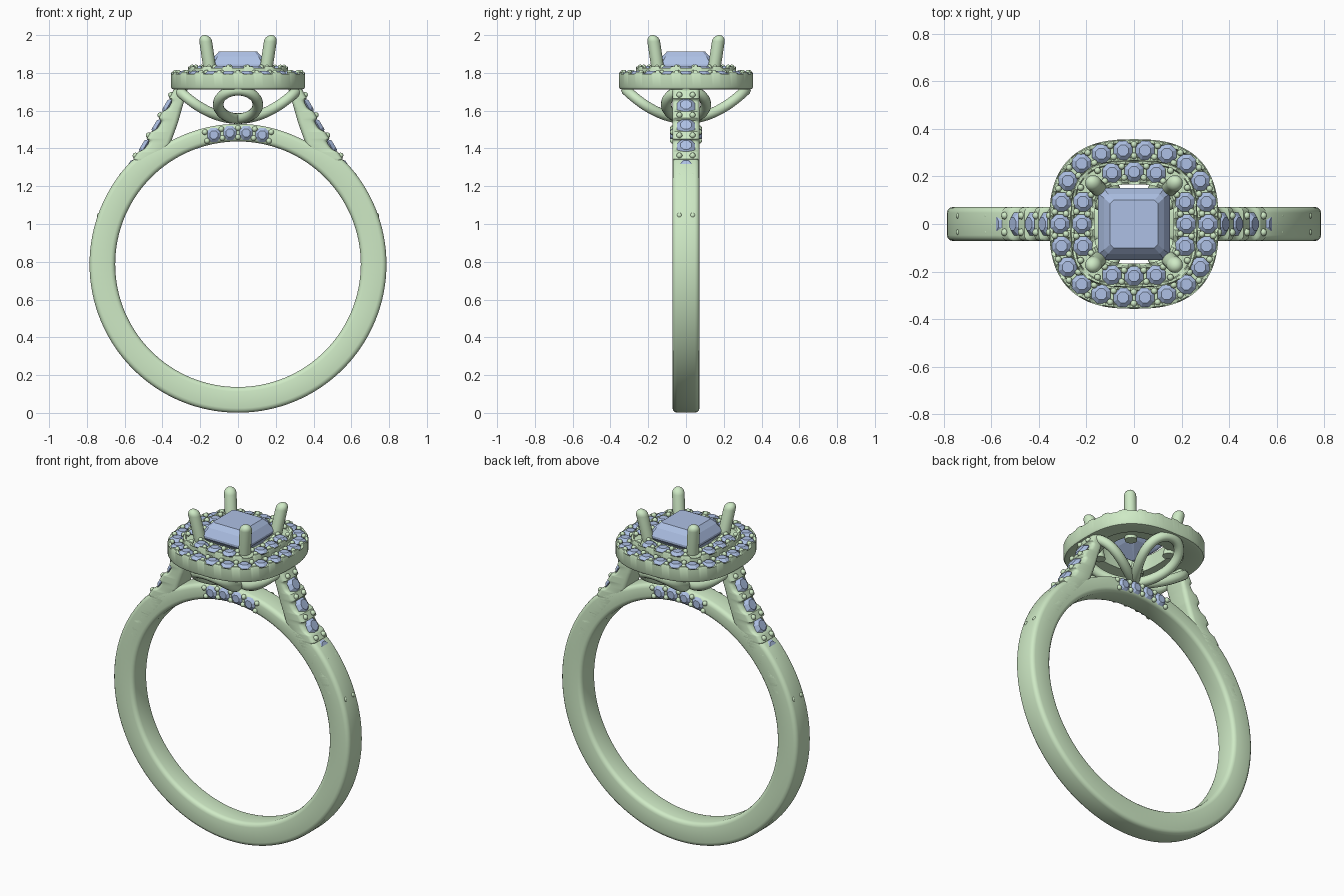
import bpy, bmesh
from math import sin, cos, pi, radians, hypot
from mathutils import Vector, Matrix

if "Cube" in bpy.data.objects:
    bpy.data.objects.remove(bpy.data.objects["Cube"])


def material(name, rgb):
    m = bpy.data.materials.new(name)
    m.diffuse_color = (*rgb, 1)
    m.use_nodes = True
    m.node_tree.nodes["Principled BSDF"].inputs["Base Color"].default_value = m.diffuse_color
    return m


METAL = material("metal", (0.62, 0.82, 0.56))
STONE = material("stone", (0.42, 0.53, 0.78))


def smooth(ob, angle=35):
    bpy.ops.object.select_all(action='DESELECT')
    ob.select_set(True)
    bpy.context.view_layer.objects.active = ob
    bpy.ops.object.shade_smooth_by_angle(angle=radians(angle))


def finish(name, bm, mat, angle=35):
    bmesh.ops.recalc_face_normals(bm, faces=bm.faces)
    me = bpy.data.meshes.new(name)
    bm.to_mesh(me)
    bm.free()
    me.materials.append(mat)
    ob = bpy.data.objects.new(name, me)
    bpy.context.collection.objects.link(ob)
    if angle:
        smooth(ob, angle)
    return ob


def loft(bm, rings, closed):
    """Skin a list of equal-sized point rings."""
    vs = [[bm.verts.new(p) for p in r] for r in rings]
    n = len(vs[0])
    for i in range(len(vs) if closed else len(vs) - 1):
        a, b = vs[i], vs[(i + 1) % len(vs)]
        for j in range(n):
            k = (j + 1) % n
            bm.faces.new((a[j], a[k], b[k], b[j]))
    if not closed:
        bm.faces.new(vs[0])
        bm.faces.new(vs[-1])


def section(inner, outer, half=0.071):
    """Rounded rectangle across the band between two xz points."""
    i, o = Vector((inner[0], 0, inner[1])), Vector((outer[0], 0, outer[1]))
    d = (o - i).length
    u = (o - i) / d
    c = min(0.024, d * 0.3)
    pts = []
    for q, (cu, cy) in enumerate(((d - c, half - c), (c, half - c), (c, c - half), (d - c, c - half))):
        for s in range(4):
            a = (q + s / 3) * pi / 2
            pts.append(i + u * (cu + c * cos(a)) + Vector((0, cy + c * sin(a), 0)))
    return pts


def brilliant(bm, pos, normal, r):
    """Small eight-sided cut stone."""
    m = Matrix.Translation(pos) @ Vector(normal).to_track_quat('Z', 'Y').to_matrix().to_4x4()
    rings = [[m @ Vector((k * r * cos(a), k * r * sin(a), z * r))
              for a in [pi / 8 + j * pi / 4 for j in range(8)]]
             for k, z in ((0.58, 0.36), (1, 0), (0.05, -0.75))]
    loft(bm, rings, False)


def bead(bm, pos, r=0.014):
    bmesh.ops.create_icosphere(bm, subdivisions=2, radius=r, matrix=Matrix.Translation(pos))


def tube(name, pts, r, cyclic):
    cu = bpy.data.curves.new(name, 'CURVE')
    cu.dimensions = '3D'
    cu.bevel_depth, cu.bevel_resolution, cu.use_fill_caps = r, 4, True
    sp = cu.splines.new('POLY')
    sp.points.add(len(pts) - 1)
    for p, q in zip(sp.points, pts):
        p.co = (*q, 1)
    sp.use_cyclic_u = cyclic
    ob = bpy.data.objects.new(name, cu)
    bpy.context.collection.objects.link(ob)
    cu.materials.append(METAL)
    bpy.ops.object.select_all(action='DESELECT')
    ob.select_set(True)
    bpy.context.view_layer.objects.active = ob
    bpy.ops.object.convert(target='MESH')
    smooth(bpy.context.view_layer.objects.active, 50)


stones, beads = bmesh.new(), bmesh.new()
CZ = 0.787

# Band: full circle, thinner at the top where it forms the bridge
bm = bmesh.new()
rings = []
for i in range(128):
    a = 2 * pi * i / 128
    off = abs((a + pi) % (2 * pi) - pi)
    f = min(1, max(0, (off - 0.45) / 0.4))
    ro = 0.743 + 0.043 * f * f * (3 - 2 * f)
    rings.append(section((0.65 * sin(a), CZ + 0.65 * cos(a)), (ro * sin(a), CZ + ro * cos(a))))
loft(bm, rings, True)
finish("band", bm, METAL)

# Shoulders: straight struts with a notch under every stone
KNOTS = [((0.63, 1.03), (0.735, 1.04)), ((0.54, 1.19), (0.645, 1.205)), ((0.44, 1.32), (0.575, 1.315)),
         ((0.36, 1.42), (0.503, 1.42)), ((0.32, 1.53), (0.437, 1.527)), ((0.265, 1.72), (0.335, 1.72))]
GEM_Z = [1.095 + 0.107 * i for i in range(6)]


def strut(t):
    k = min(int(t), 4)
    a, b = KNOTS[k], KNOTS[k + 1]
    return [Vector(a[j]).lerp(Vector(b[j]), t - k) for j in (0, 1)]


def strut_at(z):
    return min((strut(i / 200) for i in range(1001)), key=lambda p: abs(p[1].y - z))


for side, label in ((1, "right"), (-1, "left")):
    bm = bmesh.new()
    rings = []
    for i in range(141):
        inner, outer = strut(5 * i / 140)
        d = min(abs(outer.y - z) for z in GEM_Z)
        if d < 0.034:
            outer = outer + (inner - outer).normalized() * 0.024 * (1 - (d / 0.034) ** 4)
        rings.append([(side * p.x, p.y, p.z) for p in section(inner, outer)])
    loft(bm, rings, False)
    finish(label + "_shoulder", bm, METAL)
    n = Vector((side * 0.86, 0, 0.51))
    for z in GEM_Z:
        o = strut_at(z)[1]
        brilliant(stones, Vector((side * o.x, 0, o.y)) - n * 0.014, n, 0.052)
    for z in [GEM_Z[0] - 0.05] + [z + 0.053 for z in GEM_Z]:
        o = strut_at(z)[1]
        for y in (-0.035, 0.035):
            bead(beads, (side * o.x, y, o.y), 0.016)

# Stones on the front and back of the bridge
for s in (-1, 1):
    for k in range(4):
        a = (k - 1.5) * 0.123
        brilliant(stones, (0.697 * sin(a), s * 0.069, CZ + 0.697 * cos(a)), (0, s, 0), 0.04)
    for k in range(5):
        a = (k - 2) * 0.123
        for r in (0.673, 0.721):
            bead(beads, (r * sin(a), s * 0.07, CZ + r * cos(a)), 0.015)


def cushion(n, count):
    """Unit superellipse, evenly spaced by length, starting at +y."""
    pts = []
    for i in range(4001):
        a = 2 * pi * i / 4000
        s, c = sin(a), cos(a)
        k = (abs(s) ** n + abs(c) ** n) ** (-1 / n)
        pts.append((s * k, c * k))
    acc = [0]
    for p, q in zip(pts, pts[1:]):
        acc.append(acc[-1] + hypot(q[0] - p[0], q[1] - p[1]))
    out, j = [], 0
    for i in range(count):
        while acc[j] < acc[-1] * i / count:
            j += 1
        out.append(pts[j])
    return out


def halo(name, n, gems, shift, profile, top, mid, r, skip=()):
    """Cushion-shaped channel with scalloped rims, stones and beads."""
    per = 12
    line = cushion(n, gems * per)
    bm = bmesh.new()
    rings = []
    for i, (x, y) in enumerate(line):
        d = (i - shift * per) % per
        d = min(d, per - d)
        dip = 0.02 * max(0, 1 - (d / 4) ** 2)
        rings.append([(x * h, y * h, z - (dip if z >= top - 0.004 else 0)) for h, z in profile])
    loft(bm, rings, True)
    finish(name, bm, METAL)
    for k in range(gems):
        x, y = line[int((k + shift) * per) % len(line)]
        if k not in skip:
            brilliant(stones, (x * mid, y * mid, top - 0.012), (0, 0, 1), r)
        x, y = line[int((k + shift + 0.5) * per) % len(line)]
        for m in (mid - 0.024, mid + 0.024):
            bead(beads, (x * m, y * m, top - 0.004))


halo("outer_halo", 2.6, 22, 0.5,
     [(0.25, 1.725), (0.335, 1.712), (0.35, 1.716), (0.356, 1.728), (0.356, 1.794), (0.351, 1.806),
      (0.34, 1.806), (0.336, 1.782), (0.282, 1.782), (0.279, 1.806), (0.268, 1.806), (0.25, 1.79)],
     1.806, 0.31, 0.043)
halo("inner_halo", 3.2, 16, 0,
     [(0.168, 1.74), (0.262, 1.73), (0.266, 1.825), (0.262, 1.834), (0.253, 1.834), (0.249, 1.812),
      (0.188, 1.812), (0.185, 1.834), (0.176, 1.834), (0.166, 1.825)],
     1.834, 0.219, 0.043, skip=(2, 6, 10, 14))
finish("small_stones", stones, STONE, 0)
finish("setting_beads", beads, METAL)

# Centre stone: square cut with clipped corners
bm = bmesh.new()
rings = []
for h, z in ((0.1, 1.914), (0.125, 1.888), (0.152, 1.845), (0.152, 1.832), (0.095, 1.765), (0.008, 1.70)):
    c = h * 0.86
    rings.append([(h, c, z), (c, h, z), (-c, h, z), (-h, c, z), (-h, -c, z), (-c, -h, z), (c, -h, z), (h, -c, z)])
loft(bm, rings, False)
finish("centre_stone", bm, STONE, 0)

# Four leaning claws with rounded tips
for sx in (-1, 1):
    for sy in (-1, 1):
        bm = bmesh.new()
        prof = [(1.72, 0.034), (1.966, 0.034)]
        prof += [(1.966 + 0.034 * sin(a), 0.034 * cos(a)) for a in (0.3, 0.6, 0.9, 1.2, 1.45)]
        rings = []
        for z, r in prof:
            c = 0.134 + 0.15 * (z - 1.72)
            rings.append([(sx * c + r * cos(j * pi / 10), sy * c + r * sin(j * pi / 10), z) for j in range(20)])
        loft(bm, rings, False)
        finish("claw", bm, METAL, 50)

# Four petal-shaped wire loops rising from the bridge to the halo
for q in range(4):
    rot = Matrix.Rotation(q * pi / 2, 3, 'Z')
    pts = []
    for i in range(49):
        t = 0.1 + (2 * pi - 0.2) * i / 48
        r = 0.315 * sin(t / 2)
        pts.append(rot @ Vector((r, 0.105 * sin(t), 1.558 + 0.15 * (r / 0.315) ** 2)))
    tube("petal_loop", pts, 0.028, True)
